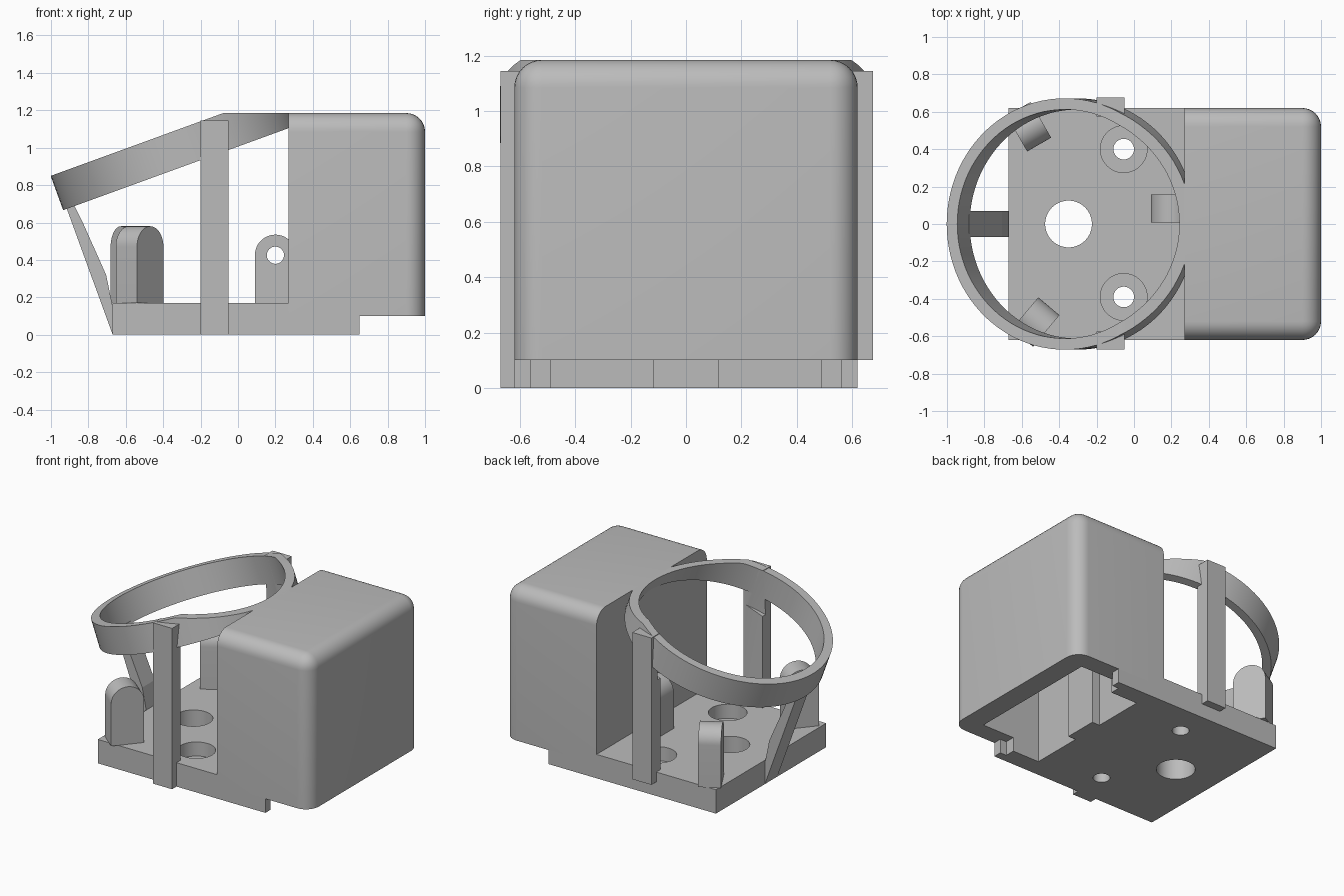
import bpy, bmesh
from math import radians, cos, sin, pi
from mathutils import Matrix, Vector

if "Cube" in bpy.data.objects:
    bpy.data.objects.remove(bpy.data.objects["Cube"], do_unlink=True)

grey = bpy.data.materials.new("plain_grey")
grey.use_nodes = True
COLOUR = (0.5, 0.5, 0.5, 1)
grey.diffuse_color = COLOUR
grey.node_tree.nodes["Principled BSDF"].inputs["Base Color"].default_value = COLOUR


def finish(bm, name):
    bmesh.ops.recalc_face_normals(bm, faces=bm.faces)
    mesh = bpy.data.meshes.new(name)
    bm.to_mesh(mesh)
    bm.free()
    mesh.materials.append(grey)
    ob = bpy.data.objects.new(name, mesh)
    bpy.context.collection.objects.link(ob)
    return ob


def prism(name, outline, low, high, matrix=Matrix()):
    """Extrude a flat outline along local z, then place it."""
    bm = bmesh.new()
    face = bm.faces.new([bm.verts.new((x, y, low)) for x, y in outline])
    new = bmesh.ops.extrude_face_region(bm, geom=[face])["geom"]
    bmesh.ops.translate(bm, vec=(0, 0, high - low),
                        verts=[v for v in new if isinstance(v, bmesh.types.BMVert)])
    bm.transform(matrix)
    return finish(bm, name)


def rect(x0, x1, y0, y1):
    return [(x0, y0), (x1, y0), (x1, y1), (x0, y1)]


def box(name, x0, x1, y0, y1, z0, z1):
    return prism(name, rect(x0, x1, y0, y1), z0, z1)


def circle(r, x=0, y=0, n=64):
    return [(x + r * cos(2 * pi * i / n), y + r * sin(2 * pi * i / n)) for i in range(n)]


def cut(ob, *cutters):
    """Subtract the cutters, bake the result and remove the cutters."""
    for c in cutters:
        c.hide_render = True
        mod = ob.modifiers.new("cut", "BOOLEAN")
        mod.operation, mod.solver, mod.object = "DIFFERENCE", "EXACT", c
    bpy.context.view_layer.update()
    graph = bpy.context.evaluated_depsgraph_get()
    mesh = bpy.data.meshes.new_from_object(ob.evaluated_get(graph))
    ob.modifiers.clear()
    ob.data = mesh
    for c in cutters:
        bpy.data.objects.remove(c, do_unlink=True)


def smooth(ob):
    bpy.ops.object.select_all(action="DESELECT")
    ob.select_set(True)
    bpy.context.view_layer.objects.active = ob
    bpy.ops.object.shade_smooth_by_angle(angle=radians(30))


WIDE, FLOOR, STEP, TOP, FACE = 0.62, 0.17, 0.10, 1.185, 0.27

# Base plate with a centre hole and two counterbored screw holes
base = box("base_plate", -0.67, FACE, -WIDE, WIDE, 0, FLOOR)
holes = [prism("centre_cutter", circle(0.125, -0.35, 0), -0.1, 0.3)]
for y in (-0.39, 0.40):
    holes.append(prism("screw_cutter", circle(0.055, -0.055, y), -0.1, 0.3))
    holes.append(prism("bore_cutter", circle(0.125, -0.055, y), 0.07, 0.3))
cut(base, *holes)
smooth(base)

# Stepped skid under the housing, mirrored from half of its outline
half = [(0.65, WIDE), (0.65, 0.56), (0.60, 0.56), (0.60, 0.49),
        (0.39, 0.49), (0.39, 0.12), (0.45, 0.12)]
outline = [(FACE, WIDE)] + half + [(x, -y) for x, y in reversed(half)] + [(FACE, -WIDE)]
prism("housing_skid", outline, 0, STEP)

# Housing: block with rounded outer edges, hollow from below
bm = bmesh.new()
bmesh.ops.create_cube(bm, size=1)
bm.transform(Matrix.Translation(((FACE + 1) / 2, 0, (STEP + TOP) / 2))
             @ Matrix.Diagonal((1 - FACE, 2 * WIDE, TOP - STEP, 1)))
rounded = []
for e in bm.edges:
    mid = (e.verts[0].co + e.verts[1].co) / 2
    on_top, on_end, on_side = mid.z > TOP - .01, mid.x > .99, abs(mid.y) > WIDE - .01
    if on_top + on_end + on_side == 2:
        rounded.append(e)
bmesh.ops.bevel(bm, geom=rounded, offset=0.1, segments=8, profile=0.5, affect="EDGES")
housing = finish(bm, "housing")
cavity = [(0.45, -0.12), (0.39, -0.12), (0.39, -0.49), (0.85, -0.49),
          (0.85, 0.49), (0.39, 0.49), (0.39, 0.12), (0.45, 0.12)]
cut(housing, prism("cavity_cutter", cavity, -0.1, 1.06))
smooth(housing)

# Tilted ring, trimmed level with the housing top and ending in its wall
tilt = Matrix.Translation((-0.37, 0, 1.079)) @ Matrix.Rotation(radians(-20), 4, "Y")
ring = prism("tilted_ring", circle(0.672, n=96), -0.195, 0, tilt)
cut(ring, prism("bore_cutter", circle(0.612, n=96), -0.5, 0.5, tilt),
    box("top_cutter", -2, 2, -2, 2, TOP, 3),
    box("end_cutter", 0.30, 2, -2, 2, -1, 3))
smooth(ring)

# Side posts, hollowed where the ring bore passes
for name, y0, y1, z0 in (("front_post", -0.67, -0.575, 0), ("back_post", 0.575, 0.675, STEP)):
    post = box(name, -0.20, -0.05, y0, y1, z0, 1.145)
    cut(post, prism("bore_cutter", circle(0.612, n=96), -0.30, 0.5, tilt))
    smooth(post)

# Leaning strut from the plate up to the ring
upright = Matrix.Rotation(radians(90), 4, "X")
strut = [(-0.67, 0), (-0.67, 0.15), (-0.705, 0.32), (-0.83, 0.60), (-0.88, 0.70), (-0.925, 0.70)]
prism("ring_strut", strut, -0.07, 0.07, upright)


# Round-topped lugs with a cross hole
def lug(name, x, y, angle, height):
    r = 0.11
    arch = [(-r, 0)] + [(r, 0)] + [(r * cos(a), height - r + r * sin(a))
                                   for a in [pi * i / 24 for i in range(25)]]
    place = (Matrix.Translation((x, y, FLOOR))
             @ Matrix.Rotation(radians(angle), 4, "Z") @ upright)
    ob = prism(name, arch, -0.074, 0.074, place)
    cut(ob, prism("pin_cutter", circle(0.046, 0, height - r, 32), -0.3, 0.3, place))
    return ob


inner = lug("housing_lug", 0.20, 0.083, 0, 0.365)
cut(inner, box("wall_cutter", 0.28, 1, -1, 1, 0, 1))
for ob in (inner, lug("back_lug", -0.562, 0.52, 120, 0.41),
           lug("front_lug", -0.526, -0.524, 230, 0.41)):
    smooth(ob)
